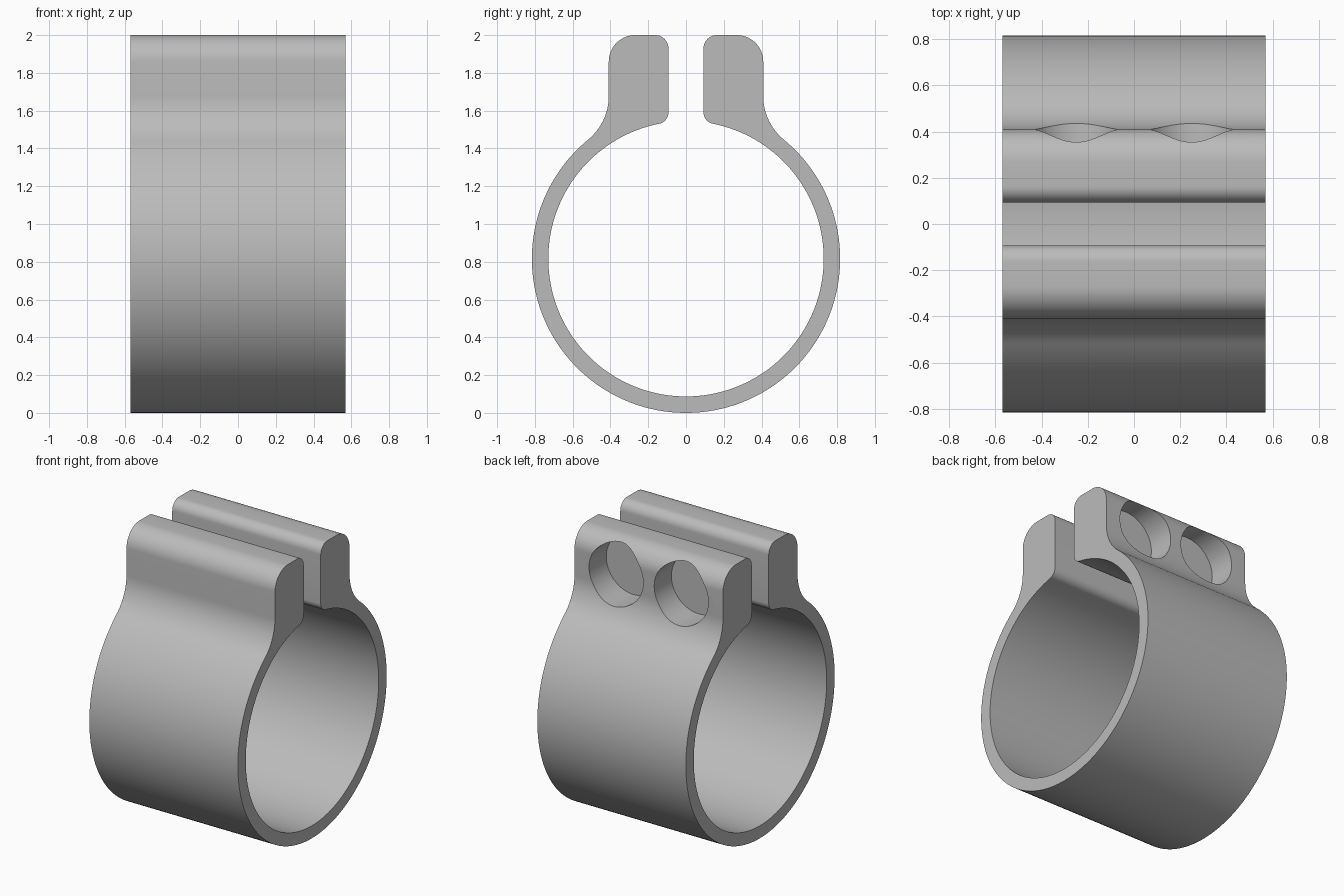
import bpy
import bmesh
from math import sin, cos, pi, atan2, sqrt
from mathutils import Matrix

if "Cube" in bpy.data.objects:
    bpy.data.objects.remove(bpy.data.objects["Cube"], do_unlink=True)

HALF_WIDTH = 0.57
R_OUT, R_IN, ZC = 0.816, 0.729, 0.816      # ring radii and centre height
EAR_IN, EAR_OUT, TOP = 0.093, 0.409, 2.0   # clamping ear
R_FLARE, R_TOP, R_LIP, R_SMALL = 0.30, 0.14, 0.06, 0.07

metal = bpy.data.materials.new("plain grey")
metal.use_nodes = True
grey = (0.5, 0.5, 0.5, 1)
metal.diffuse_color = grey
metal.node_tree.nodes["Principled BSDF"].inputs["Base Color"].default_value = grey


def arc(cy, cz, r, a0, a1, n):
    """Points of a circular arc in the y-z plane."""
    angles = [a0 + (a1 - a0) * i / n for i in range(n + 1)]
    return [(cy + r * cos(a), cz + r * sin(a)) for a in angles]


# Half profile: outer ring, flare, ear with rounded corners, inner ring
flare_y = EAR_OUT + R_FLARE
flare_dz = sqrt((R_OUT + R_FLARE) ** 2 - flare_y ** 2)
flare_a = atan2(flare_dz, flare_y)
lip_y = EAR_IN + R_LIP
lip_dz = sqrt((R_IN + R_LIP) ** 2 - lip_y ** 2)
lip_a = atan2(lip_dz, lip_y)

half = arc(0, ZC, R_OUT, -pi / 2, flare_a, 72)
half += arc(flare_y, ZC + flare_dz, R_FLARE, flare_a + pi, pi, 14)[1:]
half += arc(EAR_OUT - R_TOP, TOP - R_TOP, R_TOP, 0, pi / 2, 14)
half += arc(EAR_IN + R_SMALL, TOP - R_SMALL, R_SMALL, pi / 2, pi, 10)
half += arc(lip_y, ZC + lip_dz, R_LIP, pi, pi + lip_a, 10)
half += arc(0, ZC, R_IN, lip_a, -pi / 2, 72)[1:]
# Mirror to the other side, skipping the two points on the centre line
profile = half + [(-y, z) for y, z in reversed(half[1:-1])]

# Extrude the profile across the width
bm = bmesh.new()
face = bm.faces.new([bm.verts.new((-HALF_WIDTH, y, z)) for y, z in profile])
ext = bmesh.ops.extrude_face_region(bm, geom=[face])
bmesh.ops.translate(bm, vec=(2 * HALF_WIDTH, 0, 0),
                    verts=[v for v in ext["geom"] if isinstance(v, bmesh.types.BMVert)])
bmesh.ops.recalc_face_normals(bm, faces=bm.faces)
mesh = bpy.data.meshes.new("clamp_ring")
bm.to_mesh(mesh)
bm.free()
mesh.materials.append(metal)
clamp = bpy.data.objects.new("clamp_ring", mesh)
bpy.context.collection.objects.link(clamp)

# Two blind bolt holes in the rear ear
HOLE_R, HOLE_Z, FLOOR_Y, CUT_LEN = 0.208, 1.763, 0.22, 0.6
bm = bmesh.new()
for x in (-0.25, 0.25):
    place = Matrix.Translation((x, FLOOR_Y + CUT_LEN / 2, HOLE_Z)) @ Matrix.Rotation(pi / 2, 4, "X")
    bmesh.ops.create_cone(bm, cap_ends=True, segments=64, radius1=HOLE_R,
                          radius2=HOLE_R, depth=CUT_LEN, matrix=place)
cut_mesh = bpy.data.meshes.new("hole_cutter")
bm.to_mesh(cut_mesh)
bm.free()
cut_mesh.materials.append(metal)
cutter = bpy.data.objects.new("hole_cutter", cut_mesh)
bpy.context.collection.objects.link(cutter)

bpy.ops.object.select_all(action="DESELECT")
clamp.select_set(True)
bpy.context.view_layer.objects.active = clamp
cut = clamp.modifiers.new("bolt_holes", "BOOLEAN")
cut.operation = "DIFFERENCE"
cut.solver = "EXACT"
cut.object = cutter
bpy.ops.object.modifier_apply(modifier=cut.name)
bpy.data.objects.remove(cutter, do_unlink=True)

bpy.ops.object.shade_smooth_by_angle(angle=pi / 6)
